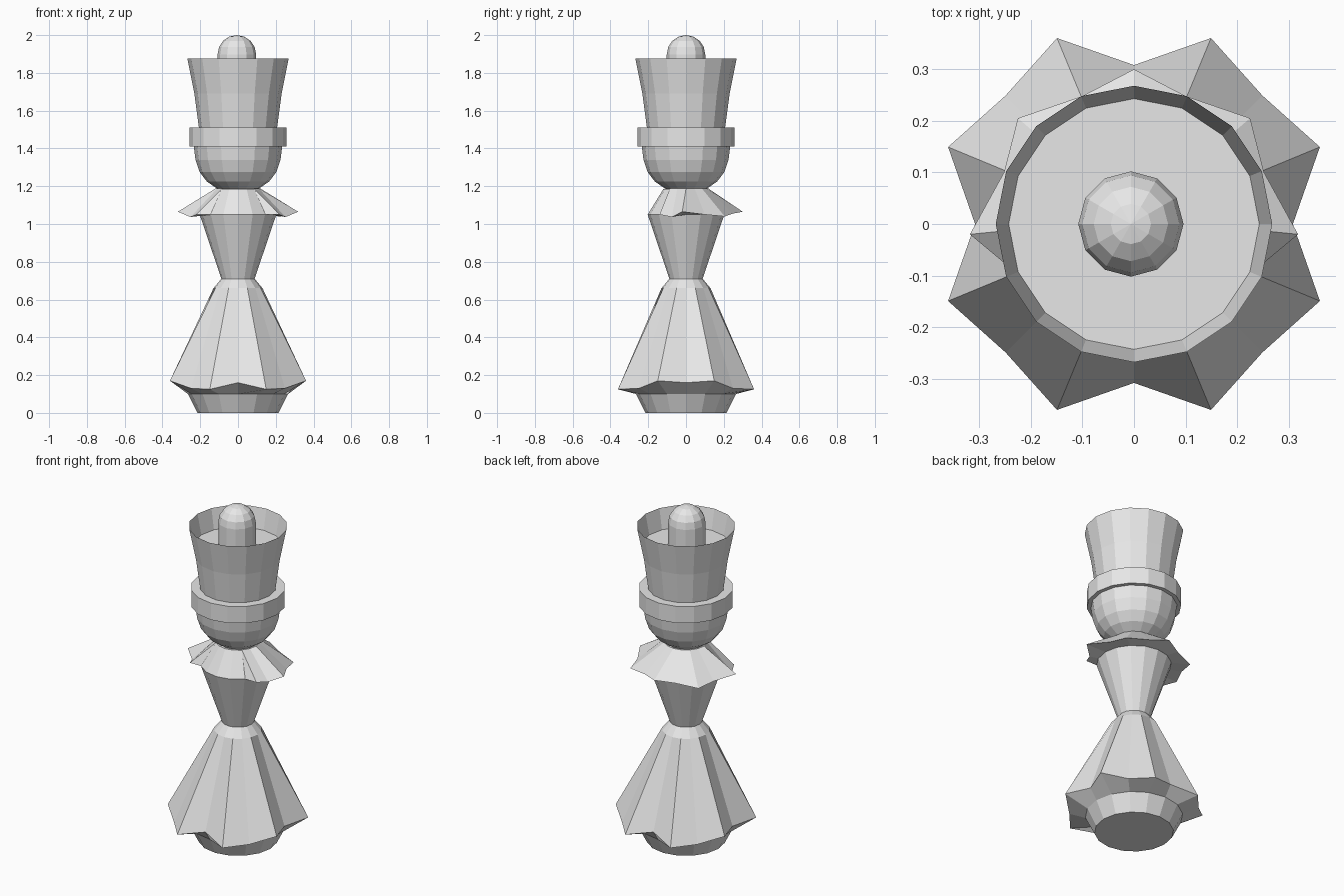
import bpy, bmesh, math
from mathutils import Vector

if "Cube" in bpy.data.objects:
    bpy.data.objects.remove(bpy.data.objects["Cube"])

grey = bpy.data.materials.new("plain grey")
grey.diffuse_color = (0.8, 0.8, 0.8, 1)
grey.use_nodes = True
grey.node_tree.nodes["Principled BSDF"].inputs["Base Color"].default_value = grey.diffuse_color


def finish(bm, name):
    bmesh.ops.recalc_face_normals(bm, faces=bm.faces)
    mesh = bpy.data.meshes.new(name)
    bm.to_mesh(mesh)
    bm.free()
    mesh.materials.append(grey)
    ob = bpy.data.objects.new(name, mesh)
    bpy.context.collection.objects.link(ob)
    return ob


def ring(r, z, n=16, cx=0.0):
    return [(cx + r * math.cos(2 * math.pi * k / n),
             r * math.sin(2 * math.pi * k / n), z) for k in range(n)]


def loft(name, rings, closed=True):
    """Skin a list of equal-length rings and cap the free ends."""
    bm = bmesh.new()
    rows = [[bm.verts.new(p) for p in r] for r in rings]
    n = len(rows[0])
    if closed:
        for a, b in zip(rows, rows[1:]):
            for k in range(n):
                j = (k + 1) % n
                bm.faces.new((a[k], a[j], b[j], b[k]))
        bm.faces.new(rows[0])
        bm.faces.new(rows[-1])
    else:
        # open strip with a closed cross-section
        for a, b in zip(rows, rows[1:] + rows[:1]):
            for k in range(n - 1):
                bm.faces.new((a[k], a[k + 1], b[k + 1], b[k]))
        for k in (0, n - 1):
            bm.faces.new([r[k] for r in rows])
    return finish(bm, name)


# Skirt hem: eight points with shallower folds between them
def hem_point(k):
    a = k * math.pi / 8
    c, s = math.cos(a), math.sin(a)
    if k % 2:
        r, z = 0.39, (0.17 if abs(c) > abs(s) else 0.125)
    elif k % 4:
        r, z = 0.352, 0.13
    else:
        r, z = 0.308, 0.16
    return (r * c, r * s, z)


hem = [hem_point(k) for k in range(16)]

# Base, skirt, waist, torso and shoulders
loft("dress_body", [ring(0.215, 0), ring(0.265, 0.10), hem,
                    ring(0.13, 0.66), ring(0.088, 0.71),
                    ring(0.203, 1.05), ring(0.12, 1.185)])

# Pleated collar, open at the front
half = [(0.22, -0.14, 1.05), (0.252, -0.075, 1.037), (0.318, -0.02, 1.065),
        (0.252, 0.10, 1.05), (0.225, 0.205, 1.04), (0.10, 0.248, 1.055)]
edge = half + [(0, 0.30, 1.065)] + [(-x, y, z) for x, y, z in reversed(half)]
top = ring(0.12, 1.187)
low = ring(0.198, 1.05)
ids = [k % 16 for k in range(-2, 11)]
collar = loft("pleated_collar", [[top[k] for k in ids], edge,
                                 [low[k] for k in ids]], closed=False)

# Round head
loft("head", [ring(r, z) for r, z in
              [(0.10, 1.18), (0.165, 1.225), (0.203, 1.275), (0.225, 1.34),
               (0.234, 1.41), (0.23, 1.45)]])

# Hat brim
loft("hat_brim", [ring(0.257, 1.41), ring(0.257, 1.51)])

# Flared hat with a sunken top
loft("hat", [ring(r, z) for r, z in
             [(0.205, 1.48), (0.207, 1.51), (0.231, 1.69), (0.268, 1.875),
              (0.243, 1.755)]])

# Domed knob on the hat
dome = [ring(0.102 * math.cos(a), 1.898 + 0.102 * math.sin(a), 12, -0.006)
        for a in (i * math.pi / 8 for i in range(4))]
dome.append(ring(0.0005, 2.0, 12, -0.006))
loft("hat_knob", [ring(0.102, 1.75, 12, -0.006)] + dome)
